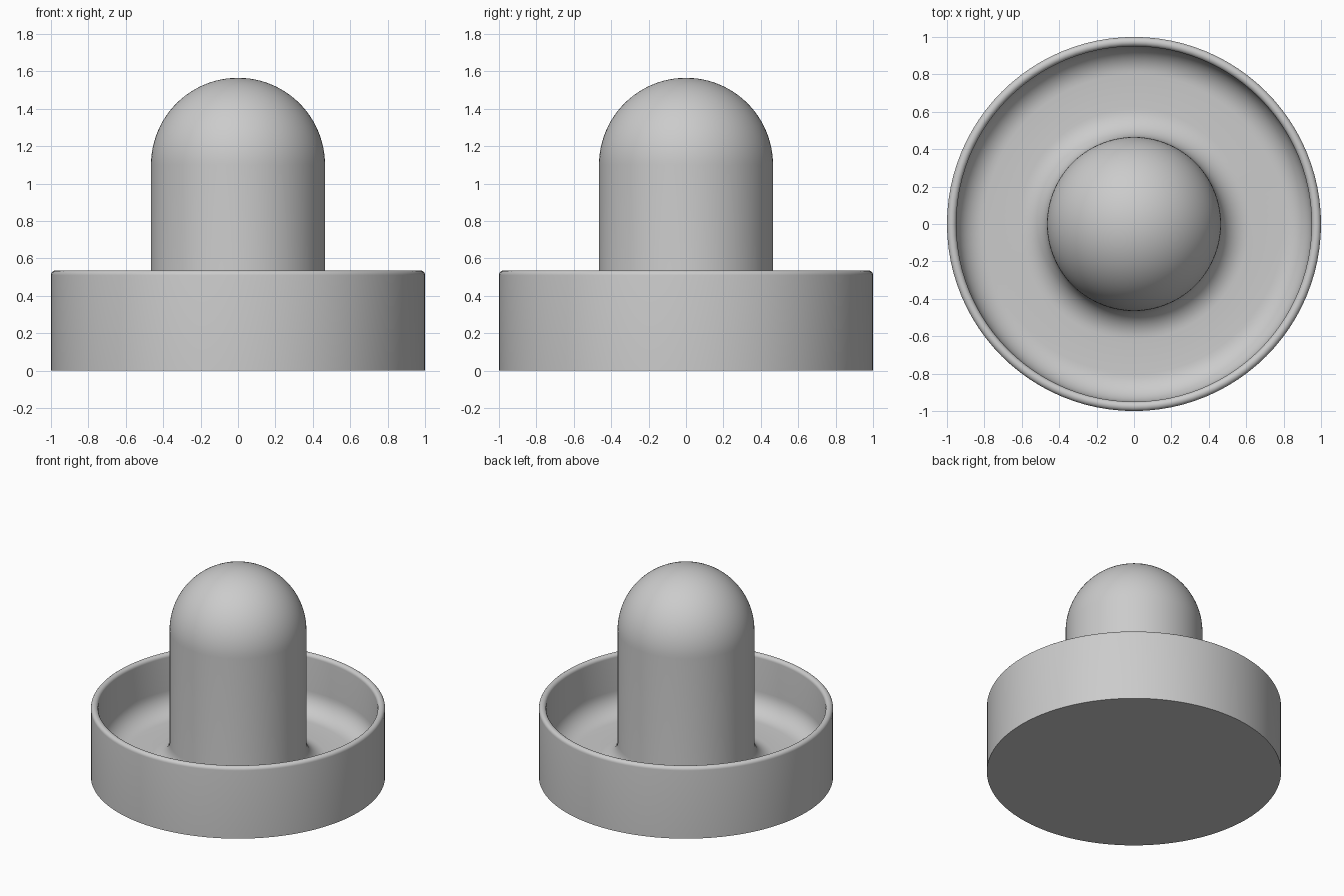
import bpy, bmesh
from math import sin, cos, pi, radians

cube = bpy.data.objects.get("Cube")
if cube:
    bpy.data.objects.remove(cube, do_unlink=True)

SEGMENTS = 96
FLOOR = 0.11       # height of the dish floor
RIM_TOP = 0.535
RIM_R = 0.025      # half the rim wall
HANDLE = 0.465     # handle and dome radius
FILLET = 0.15


def arc(cx, cz, r, start, end, steps):
    """Points (radius, height) along an arc, angles in degrees."""
    angles = [radians(start + (end - start) * i / steps) for i in range(steps + 1)]
    return [(cx + r * cos(a), cz + r * sin(a)) for a in angles]


def revolve(name, profile, material):
    bm = bmesh.new()
    verts = [bm.verts.new((r, 0, z)) for r, z in profile]
    edges = [bm.edges.new(pair) for pair in zip(verts, verts[1:])]
    bmesh.ops.spin(bm, geom=verts + edges, cent=(0, 0, 0), axis=(0, 0, 1),
                   angle=2 * pi, steps=SEGMENTS)
    bmesh.ops.remove_doubles(bm, verts=bm.verts, dist=0.0001)
    bmesh.ops.recalc_face_normals(bm, faces=bm.faces)
    mesh = bpy.data.meshes.new(name)
    bm.to_mesh(mesh)
    bm.free()
    mesh.materials.append(material)
    obj = bpy.data.objects.new(name, mesh)
    bpy.context.collection.objects.link(obj)
    bpy.ops.object.select_all(action='DESELECT')
    obj.select_set(True)
    bpy.context.view_layer.objects.active = obj
    bpy.ops.object.shade_smooth_by_angle(angle=radians(35))
    return obj


grey = bpy.data.materials.new("plain grey")
grey.use_nodes = True
colour = (0.6, 0.6, 0.6, 1)
grey.diffuse_color = colour
grey.node_tree.nodes["Principled BSDF"].inputs["Base Color"].default_value = colour

# Underside and outer wall
profile = [(0, 0), (1, 0)]
# Rounded rim
profile += arc(1 - RIM_R, RIM_TOP - RIM_R, RIM_R, 0, 180, 12)
# Inner wall blending into the dish floor
profile += arc(0.95 - FILLET, FLOOR + FILLET, FILLET, 0, -90, 10)
# Floor blending up into the handle
profile += arc(HANDLE + FILLET, FLOOR + FILLET, FILLET, 270, 180, 10)
# Handle side and domed top
profile += arc(0, 1.565 - HANDLE, HANDLE, 0, 90, 24)

revolve("dish_with_domed_handle", profile, grey)
